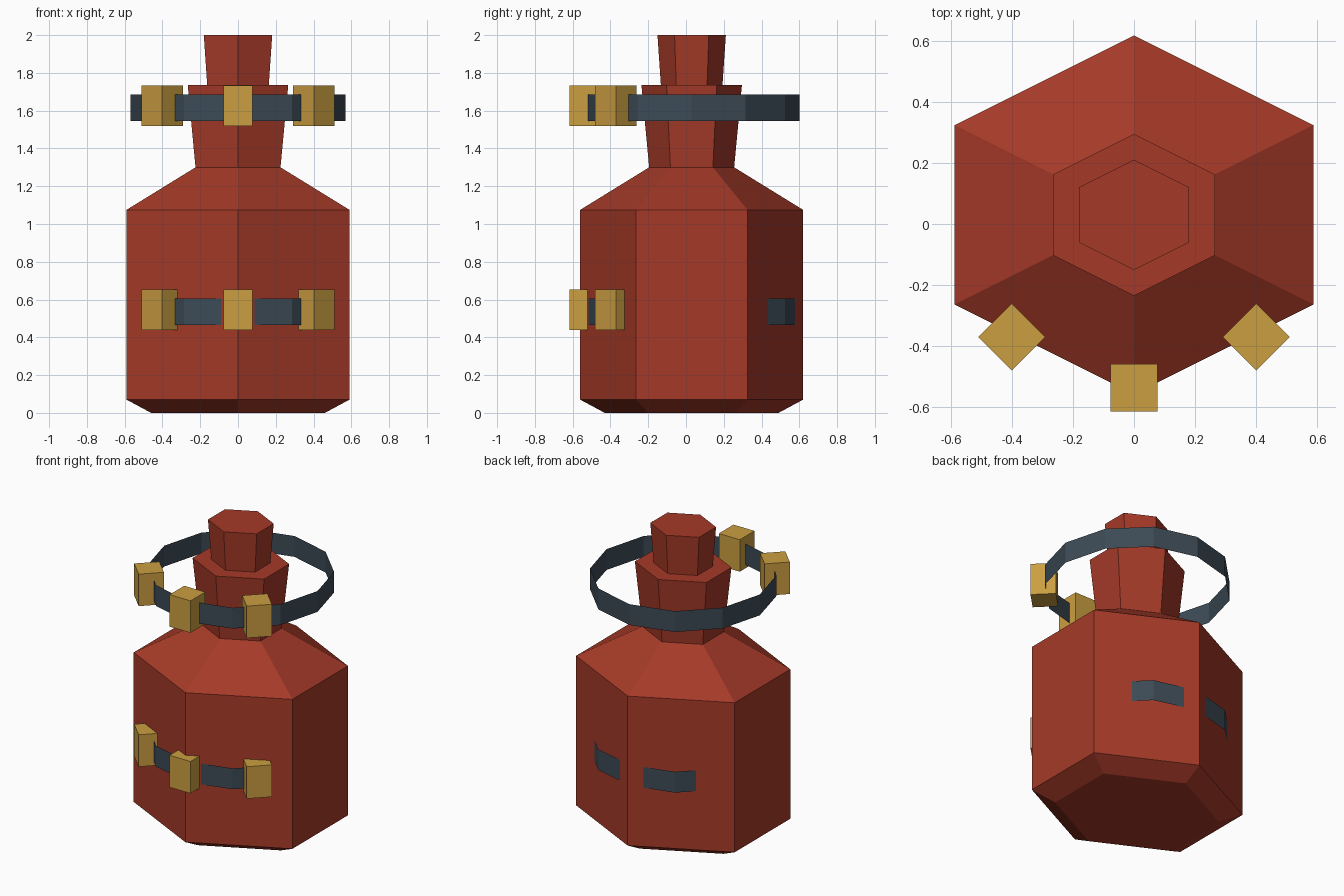
import bpy, bmesh, math
from mathutils import Matrix, Vector

cube = bpy.data.objects.get("Cube")
if cube:
    bpy.data.objects.remove(cube, do_unlink=True)

CY = 0.03          # depth of the bottle axis
RING_R = 0.57      # radius of the bands


def material(name, rgb):
    m = bpy.data.materials.new(name)
    m.use_nodes = True
    colour = (*rgb, 1)
    m.diffuse_color = colour
    bsdf = m.node_tree.nodes["Principled BSDF"]
    bsdf.inputs["Base Color"].default_value = colour
    bsdf.inputs["Roughness"].default_value = 0.8
    return m


RED = material("brick_red", (0.376, 0.042, 0.021))
GOLD = material("brass_gold", (0.60, 0.345, 0.053))
STEEL = material("dark_steel", (0.045, 0.068, 0.092))


def finish(name, bm, mat):
    mesh = bpy.data.meshes.new(name)
    bm.to_mesh(mesh)
    bm.free()
    mesh.materials.append(mat)
    obj = bpy.data.objects.new(name, mesh)
    bpy.context.collection.objects.link(obj)
    return obj


def loft(name, profile, sides, mat, x_scale=1.0, capped=True):
    """Stack rings of (radius, height) with a corner on the front axis."""
    bm = bmesh.new()
    rings = []
    for r, z in profile:
        angles = [math.tau * i / sides for i in range(sides)]
        rings.append([bm.verts.new((r * math.sin(a) * x_scale,
                                    CY - r * math.cos(a), z)) for a in angles])
    for low, high in zip(rings, rings[1:]):
        for i in range(sides):
            j = (i + 1) % sides
            bm.faces.new((low[i], low[j], high[j], high[i]))
    if capped:
        bm.faces.new(rings[0][::-1])
        bm.faces.new(rings[-1])
    return finish(name, bm, mat)


def pouch(name, angle, z):
    """Small upright block strapped to a band, turned to face outward."""
    bm = bmesh.new()
    bmesh.ops.create_cube(bm, size=1, matrix=Matrix.Diagonal((0.156, 0.156, 0.215, 1)))
    turn = Matrix.Rotation(angle, 4, "Z")
    place = Vector((0, CY, z)) + turn @ Vector((0, -0.568, 0))
    bm.transform(Matrix.Translation(place) @ turn)
    return finish(name, bm, GOLD)


# Six-sided bottle: base bevel, walls, shoulder, flared neck, then the stopper
HEX = 1 / math.cos(math.pi / 6)
loft("bottle", [(0.46, 0), (0.59, 0.07), (0.59, 1.075), (0.225, 1.3),
                (0.266, 1.735), (0.163, 1.735), (0.181, 2.0)], 6, RED, HEX)

# Two thin bands, each carrying three blocks across the front
for level, z in (("lower", 0.535), ("upper", 1.615)):
    loft(level + "_band", [(RING_R, z - 0.07), (RING_R, z + 0.07)], 12, STEEL, capped=False)
    for side, angle in (("right", -math.pi / 4), ("front", 0), ("left", math.pi / 4)):
        pouch(f"{level}_{side}_block", angle, z + 0.012)
